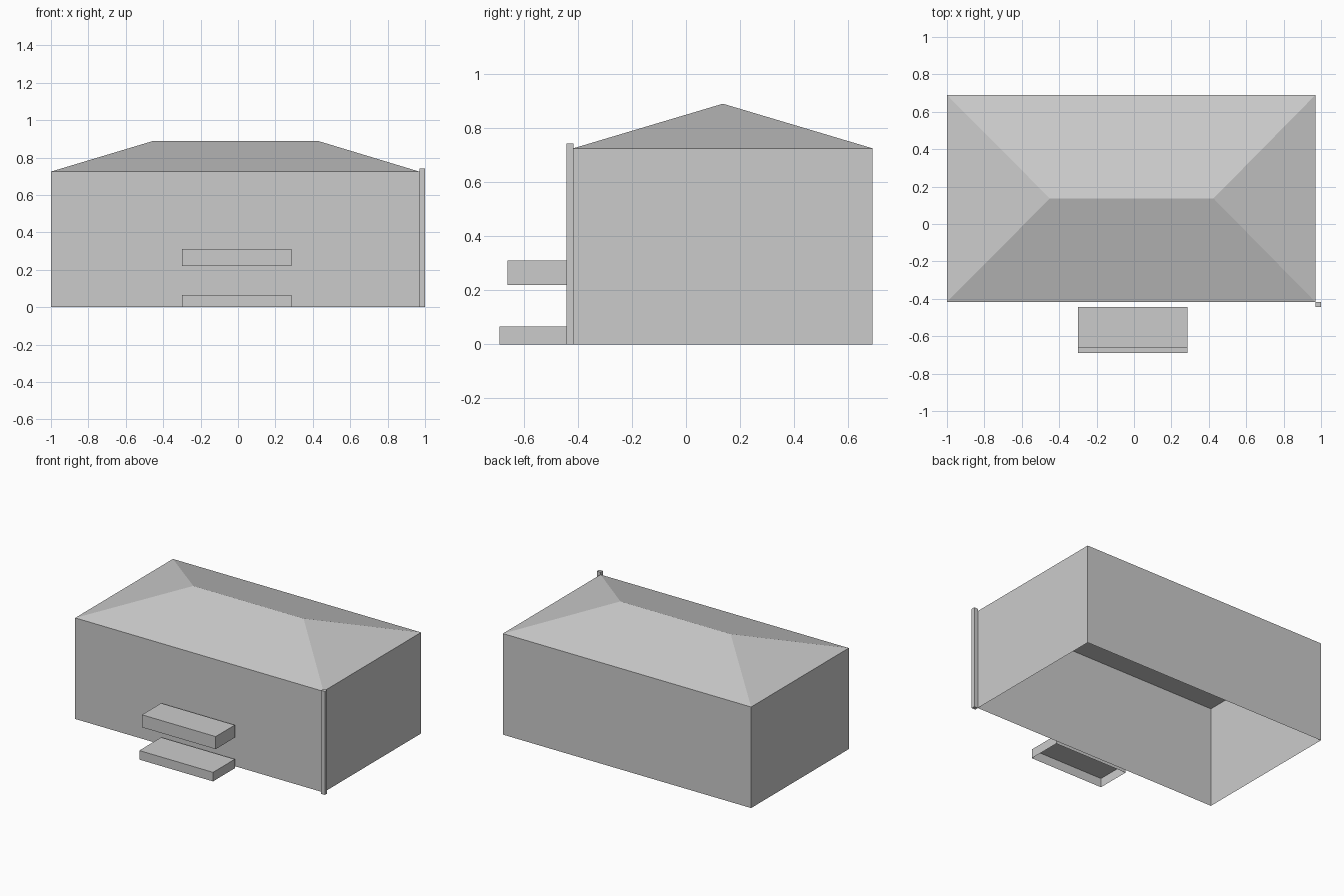
import bpy
import bmesh

cube = bpy.data.objects.get("Cube")
if cube:
    bpy.data.objects.remove(cube, do_unlink=True)

# Single plain grey
grey = bpy.data.materials.new("plain_grey")
grey.use_nodes = True
colour = (0.6, 0.6, 0.6, 1)
grey.diffuse_color = colour
grey.node_tree.nodes["Principled BSDF"].inputs["Base Color"].default_value = colour


def add_object(name, bm):
    bmesh.ops.recalc_face_normals(bm, faces=bm.faces)
    mesh = bpy.data.meshes.new(name)
    bm.to_mesh(mesh)
    bm.free()
    mesh.materials.append(grey)
    obj = bpy.data.objects.new(name, mesh)
    bpy.context.collection.objects.link(obj)
    return obj


def box(name, xs, ys, zs, drop=()):
    """Box between the given limits; drop lists removed ends, -1 bottom, 1 top."""
    bm = bmesh.new()
    bmesh.ops.create_cube(bm, size=1)
    for v in bm.verts:
        v.co = [lim[0] if c < 0 else lim[1] for c, lim in zip(v.co, (xs, ys, zs))]
    bm.normal_update()
    ends = [f for f in bm.faces if round(f.normal.z) in drop and abs(f.normal.z) > 0.5]
    if ends:
        bmesh.ops.delete(bm, geom=ends, context='FACES')
    return add_object(name, bm)


left, right, front, back = 0.97, -1.0, -0.417, 0.69
eaves, ridge = 0.725, 0.89

# Walls, open below and closed above by the roof's flat underside
box("walls", (right, left), (front, back), (0, eaves), drop=(-1, 1))

# Hipped roof: a base rectangle rising to a ridge line
bm = bmesh.new()
base = [bm.verts.new((x, y, eaves)) for x, y in
        ((right, front), (left, front), (left, back), (right, back))]
mid = (front + back) / 2
r0, r1 = (bm.verts.new((x, mid, ridge)) for x in (-0.45, 0.425))
a, b, c, d = base
for verts in ((a, b, r1, r0), (b, c, r1), (c, d, r0, r1), (d, a, r0), (d, c, b, a)):
    bm.faces.new(verts)
add_object("hipped_roof", bm)

# Entrance step, hollow below, with a canopy slab above it
entrance = (-0.3, 0.285)
box("entrance_step", entrance, (-0.69, -0.443), (0, 0.065), drop=(-1,))
box("entrance_canopy", entrance, (-0.66, -0.443), (0.22, 0.31))

# Slim post at the front left corner
box("corner_post", (left, 1.0), (-0.443, front), (0, 0.742))
